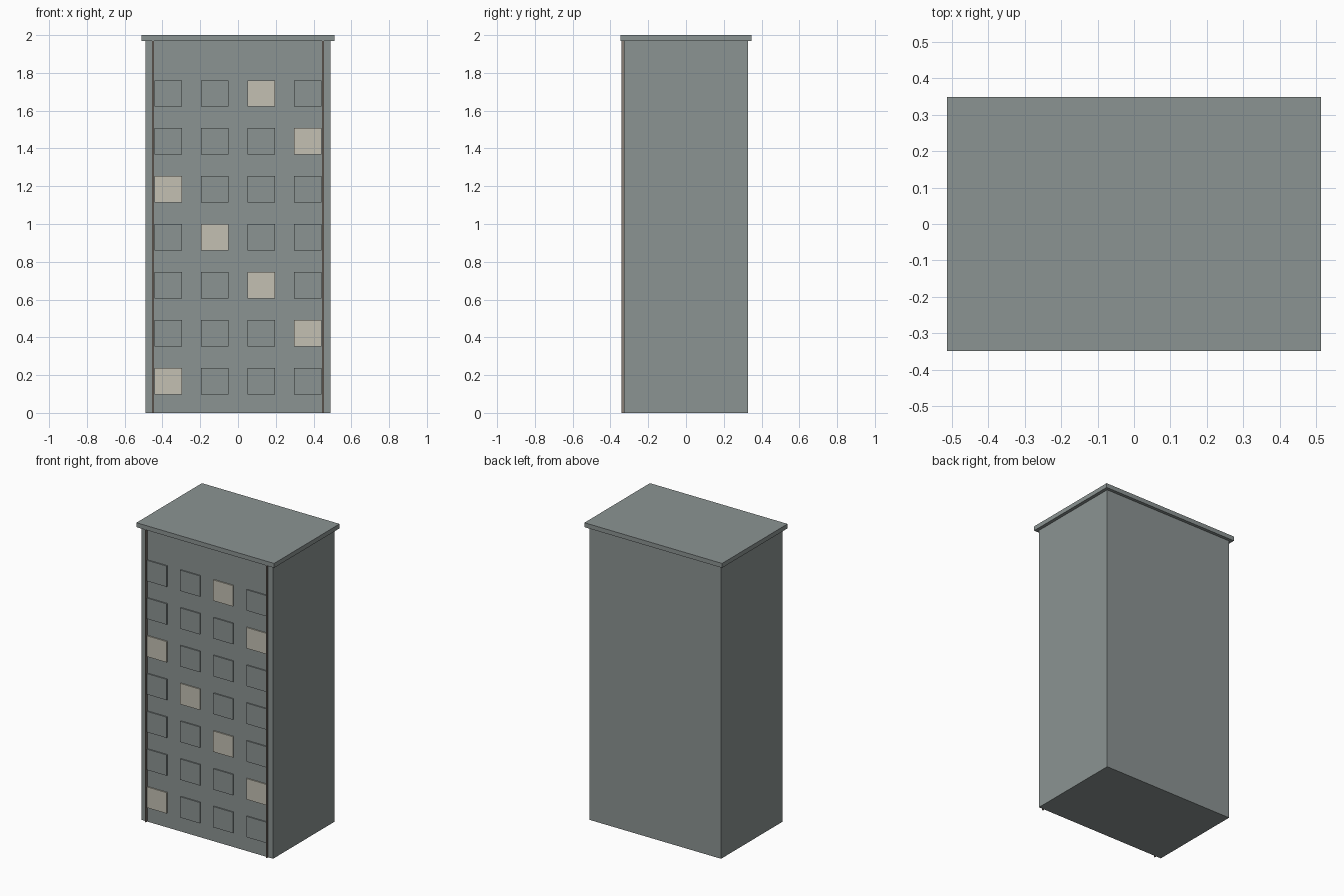
import bpy


def make_material(name, color):
    mat = bpy.data.materials.new(name)
    mat.use_nodes = True
    mat.diffuse_color = color
    mat.node_tree.nodes["Principled BSDF"].inputs["Base Color"].default_value = color
    return mat


def box(name, mat, x, y, z):
    """Box spanning the given (low, high) ranges."""
    bpy.ops.mesh.primitive_cube_add(size=1, location=[sum(r) / 2 for r in (x, y, z)])
    obj = bpy.context.object
    obj.name = name
    obj.scale = [r[1] - r[0] for r in (x, y, z)]
    bpy.ops.object.transform_apply(location=False, rotation=False, scale=True)
    obj.data.materials.append(mat)
    return obj


default_cube = bpy.data.objects.get("Cube")
if default_cube:
    bpy.data.objects.remove(default_cube)

concrete = make_material("grey concrete", (0.26, 0.295, 0.29, 1))
lit_glass = make_material("warm lit window", (0.55, 0.53, 0.45, 1))
pipe_metal = make_material("brown pipe", (0.25, 0.21, 0.18, 1))

FRONT = -0.327

# Main block and overhanging roof slab
box("building_body", concrete, (-0.49, 0.49), (FRONT, 0.327), (0, 1.97))
box("roof_slab", concrete, (-0.512, 0.512), (-0.348, 0.348), (1.97, 2))

# Slim drainpipes near the front corners
for side, x in (("right", -0.45), ("left", 0.45)):
    box(f"drainpipe_{side}", pipe_metal, (x - 0.004, x + 0.004),
        (FRONT - 0.015, FRONT), (0, 1.97))

# Window grid: lit windows run along diagonals
for row in range(7):
    for col in range(4):
        x = -0.369 + 0.246 * col
        z = 0.167 + 0.254 * row
        lit = (row + col) % 4 == 0
        box(f"window_{row + 1}_{col + 1}", lit_glass if lit else concrete,
            (x - 0.073, x + 0.073), (FRONT - 0.008, FRONT), (z - 0.07, z + 0.07))
